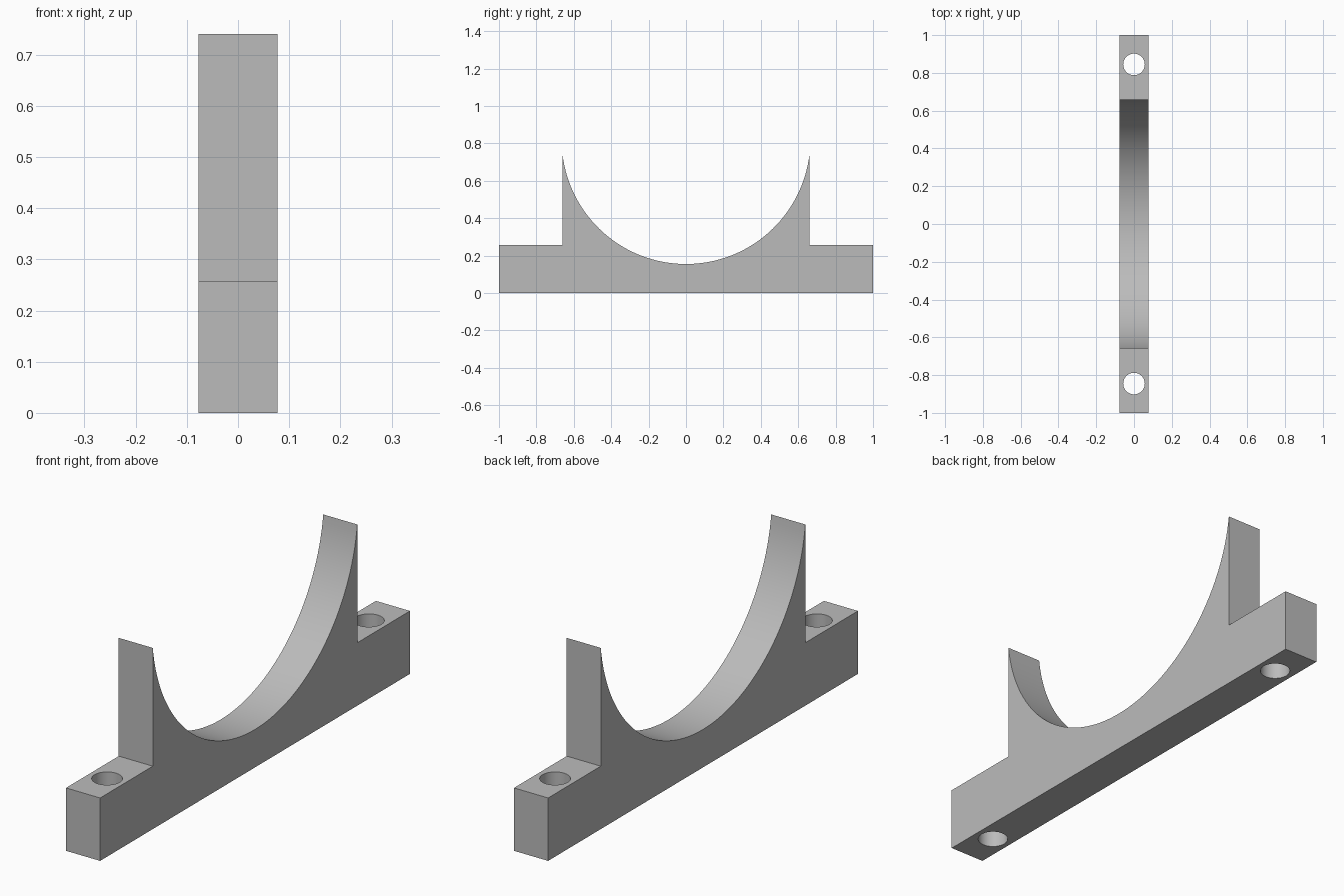
import bpy, bmesh, math

default = bpy.data.objects.get("Cube")
if default:
    bpy.data.objects.remove(default, do_unlink=True)

HALF_WIDTH = 0.077
FOOT_TOP = 0.257
HORN_Y, HORN_TOP = 0.66, 0.74
SADDLE_Z = 0.155
HOLE_Y, HOLE_RADIUS = 0.845, 0.057
ARC_STEPS = 64

grey = bpy.data.materials.new("plain grey")
grey.use_nodes = True
colour = (0.5, 0.5, 0.5, 1)
grey.diffuse_color = colour
grey.node_tree.nodes["Principled BSDF"].inputs["Base Color"].default_value = colour

# Saddle arc through both horn tips and the lowest point
rise = HORN_TOP - SADDLE_Z
radius = (HORN_Y ** 2 + rise ** 2) / (2 * rise)
centre_z = SADDLE_Z + radius
half_angle = math.asin(HORN_Y / radius)
arc = []
for i in range(ARC_STEPS + 1):
    a = half_angle * (1 - 2 * i / ARC_STEPS)
    arc.append((radius * math.sin(a), centre_z - radius * math.cos(a)))

# Side profile: base, stepped feet, horns and saddle
profile = [(-1, 0), (1, 0), (1, FOOT_TOP), (HORN_Y, FOOT_TOP)]
profile += arc
profile += [(-HORN_Y, FOOT_TOP), (-1, FOOT_TOP)]

bm = bmesh.new()
face = bm.faces.new([bm.verts.new((-HALF_WIDTH, y, z)) for y, z in profile])
extruded = bmesh.ops.extrude_face_region(bm, geom=[face])["geom"]
bmesh.ops.translate(bm, vec=(2 * HALF_WIDTH, 0, 0),
                    verts=[v for v in extruded if isinstance(v, bmesh.types.BMVert)])
bmesh.ops.recalc_face_normals(bm, faces=bm.faces)
mesh = bpy.data.meshes.new("saddle_bracket")
bm.to_mesh(mesh)
bm.free()
mesh.materials.append(grey)
bracket = bpy.data.objects.new("saddle_bracket", mesh)
bpy.context.collection.objects.link(bracket)

# Bolt holes through both feet
for name, side in (("front_hole_cutter", -1), ("back_hole_cutter", 1)):
    bpy.ops.mesh.primitive_cylinder_add(vertices=48, radius=HOLE_RADIUS, depth=1,
                                        location=(0, side * HOLE_Y, FOOT_TOP / 2))
    cutter = bpy.context.object
    cutter.name = name
    cutter.hide_render = True
    cutter.data.materials.append(grey)
    bpy.ops.object.select_all(action="DESELECT")
    bracket.select_set(True)
    bpy.context.view_layer.objects.active = bracket
    hole = bracket.modifiers.new(name, "BOOLEAN")
    hole.operation = "DIFFERENCE"
    hole.solver = "EXACT"
    hole.object = cutter
    bpy.ops.object.modifier_apply(modifier=hole.name)
    bpy.data.objects.remove(cutter, do_unlink=True)

# Smooth saddle and hole walls, sharp corners
bpy.ops.object.shade_smooth_by_angle(angle=math.radians(20))
